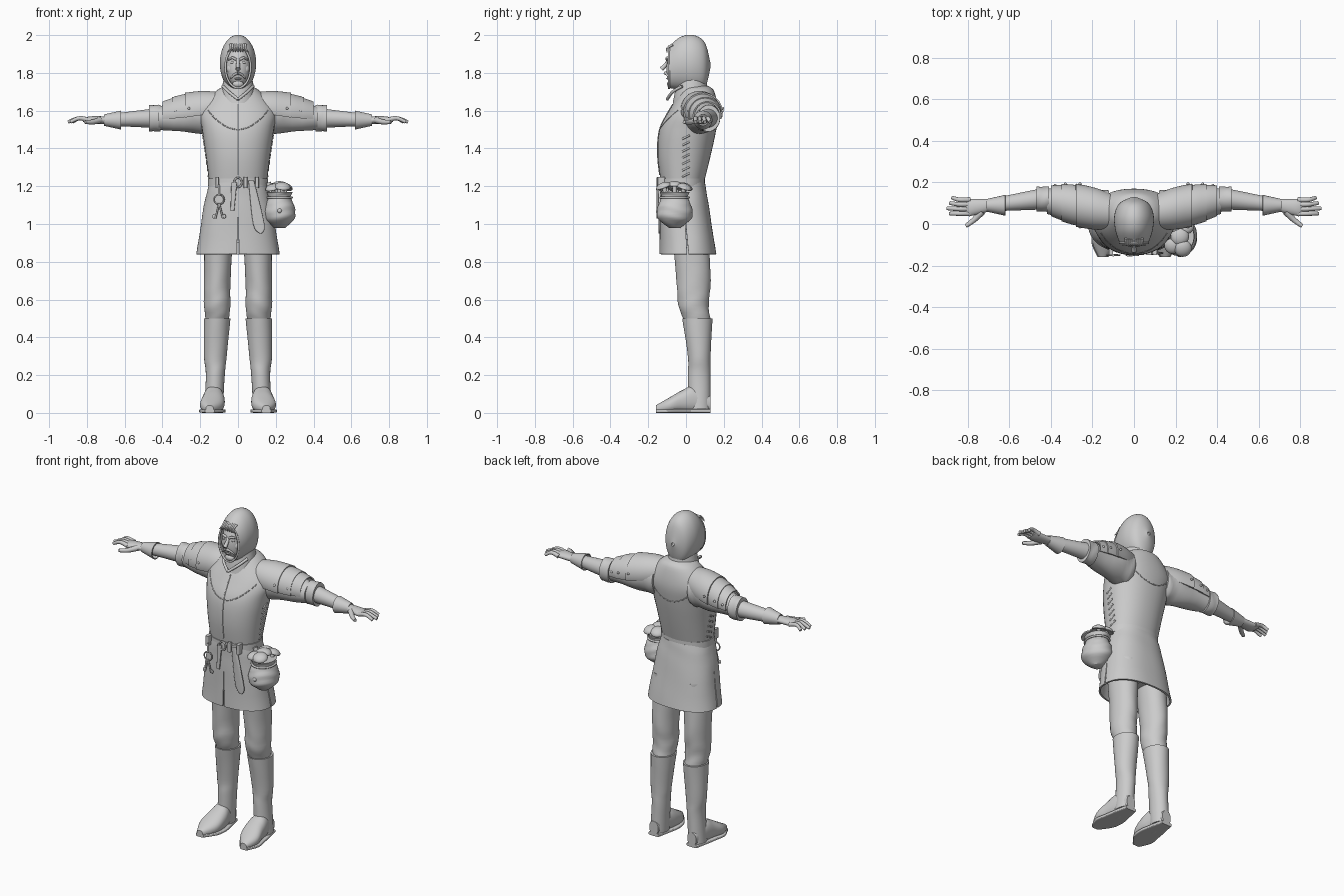
import bpy, bmesh, math
from mathutils import Vector, Matrix
from mathutils.bvhtree import BVHTree

default = bpy.data.objects.get("Cube")
if default:
    bpy.data.objects.remove(default, do_unlink=True)

colour = (.6, .6, .6, 1)
grey = bpy.data.materials.new("plain grey")
grey.use_nodes = True
grey.diffuse_color = colour
grey.node_tree.nodes["Principled BSDF"].inputs["Base Color"].default_value = colour
parts = []


def finish(name, mesh):
    mesh.materials.clear()
    mesh.materials.append(grey)
    part = bpy.data.objects.new(name, mesh)
    bpy.context.collection.objects.link(part)
    parts.append(part)
    return part


def from_bmesh(name, bm):
    bmesh.ops.recalc_face_normals(bm, faces=bm.faces)
    mesh = bpy.data.meshes.new(name)
    bm.to_mesh(mesh)
    bm.free()
    return finish(name, mesh)


def spline(rows, steps=5):
    """Interpolate rows of numbers smoothly."""
    rows = [Vector(row) for row in rows]
    rows = [rows[0], *rows, rows[-1]]
    path = []
    for before, start, stop, after in zip(rows, rows[1:], rows[2:], rows[3:]):
        for step in range(steps):
            t = step / steps
            leave, arrive = (stop - before) / 2, (after - start) / 2
            ease = t * t * (3 - 2 * t)
            path.append(start.lerp(stop, ease) + leave * t * (1 - t) ** 2 - arrive * t * t * (1 - t))
    return path + [rows[-1]]


def loft(name, rings, axis="z", arc=None, power=2, thick=0, fold=0, sides=40):
    """Skin rings (position, centre u, centre v, radius u, radius v); an arc is (from, to, taper)."""
    bm = bmesh.new()
    rows = []
    path = spline([(*ring, ring[-1])[:5] for ring in rings])
    for k, (along, centre_u, centre_v, radius_u, radius_v) in enumerate(path):
        first, last = 0, math.tau
        if arc:
            slit = arc[2] * k / len(path)
            first, last = math.radians(arc[0] + slit), math.radians(arc[1] - slit)
        row = []
        for i in range(sides + bool(arc)):
            angle = first + (last - first) * i / sides
            c, s = math.cos(angle), math.sin(angle)
            wrinkle = 1 + fold * math.sin(k * 1.5 + 2 * math.sin(angle * 2))
            u = centre_u + wrinkle * radius_u * math.copysign(abs(c) ** (2 / power), c)
            v = centre_v + wrinkle * radius_v * math.copysign(abs(s) ** (2 / power), s)
            row.append(bm.verts.new({"x": (along, u, v), "y": (u, along, v), "z": (u, v, along)}[axis]))
        rows.append(row)
    for near, far in zip(rows, rows[1:]):
        for i in range(sides):
            j = (i + 1) % len(near)
            bm.faces.new((near[i], near[j], far[j], far[i]))
    if thick:
        bmesh.ops.recalc_face_normals(bm, faces=bm.faces)
        bmesh.ops.solidify(bm, geom=bm.faces[:], thickness=thick)
    else:
        bm.faces.new(rows[0])
        bm.faces.new(rows[-1])
    return from_bmesh(name, bm)


def ball(name, place, size, lean=(0, 0), dome=False):
    bm = bmesh.new()
    bmesh.ops.create_uvsphere(bm, u_segments=20, v_segments=12, radius=1)
    if dome:
        for vert in bm.verts:
            vert.co.z = max(vert.co.z, -.1)
    turn = Matrix.Rotation(lean[1], 4, "Y") @ Matrix.Rotation(lean[0], 4, "X")
    bm.transform(Matrix.Translation(place) @ turn @ Matrix.Diagonal((*size, 1)))
    return from_bmesh(name, bm)


def tube(name, points, radius, end=1, closed=False):
    """Sweep a round tube, tapering to the given share of its radius."""
    curve = bpy.data.curves.new(name, "CURVE")
    curve.dimensions, curve.bevel_depth, curve.use_fill_caps = "3D", radius, True
    line = curve.splines.new("POLY")
    points = points if closed else spline(points)
    line.points.add(len(points) - 1)
    line.use_cyclic_u = closed
    for i, (point, place) in enumerate(zip(line.points, points)):
        point.co = (*place, 1)
        point.radius = 1 + (end - 1) * i / len(points)
    helper = bpy.data.objects.new(name, curve)
    bpy.context.collection.objects.link(helper)
    evaluated = helper.evaluated_get(bpy.context.evaluated_depsgraph_get())
    mesh = bpy.data.meshes.new_from_object(evaluated)
    bpy.data.objects.remove(helper)
    return finish(name, mesh)


def hoop(name, centre, across, up, radius):
    centre, across, up = Vector(centre), Vector(across), Vector(up)
    angles = [math.tau * i / 40 for i in range(40)]
    return tube(name, [centre + across * math.cos(a) + up * math.sin(a) for a in angles], radius, closed=True)


def mirror(part):
    mesh = part.data.copy()
    mesh.transform(Matrix.Diagonal((-1, 1, 1, 1)))
    mesh.flip_normals()
    finish(part.name.replace("left", "right"), mesh)


# Torso, neck and belt
torso = loft("torso", [(1.2, 0, -.02, .15, .11), (1.36, 0, -.01, .17, .14), (1.5, 0, .01, .19, .15),
                       (1.6, 0, .04, .2, .13), (1.7, 0, .06, .12, .09), (1.73, 0, .05, .07)], power=2.2)
loft("neck_cowl", [(1.64, 0, .03, .1), (1.8, 0, .03, .07)])
loft("belt", [(1.2, 0, -.02, .16, .12), (1.24, 0, -.02, .16, .12)], power=2.2)

# Stitched yoke seams, chest ridge and side lacing
chest = BVHTree.FromPolygons([v.co for v in torso.data.vertices], [p.vertices[:] for p in torso.data.polygons])


def on_chest(start, direction):
    return chest.ray_cast(Vector(start), Vector(direction))[0]


for name, side in (("front_yoke_stitch", -1), ("back_yoke_stitch", 1)):
    for i in range(-7, 8):
        spots = [(i + shift) / 40 for shift in (-.4, .4)]
        ends = [on_chest((x, side, 1.5 + 4 * x * x), (0, -side, 0)) for x in spots]
        if all(ends):
            tube(name, ends, .003)
tube("chest_ridge", [on_chest((0, -1, 1.26 + i / 16), (0, 1, 0)) for i in range(7)], .003)
for i in range(7):
    mirror(tube("left_side_lace", [on_chest((1, y, 1.26 + i / 30 + y / 2), (-1, 0, 0)) for y in (-.02, .02)], .005))

# Skirted tunic with front and side slits
skirt = [(1.22, 0, -.02, .15, .12), (1.1, 0, -.01, .18, .13), (.84, 0, .01, .22, .15)]
mirror(loft("left_front_skirt", skirt, arc=(-91, 1, 2), power=2.4, thick=.01, fold=.006))
loft("back_skirt", skirt, arc=(-1, 181, 2), power=2.4, thick=.01, fold=.006)
loft("hips", [(.9, 0, .02, .13, .08), (1.2, 0, -.01, .14, .1)])

# Legs, boots and feet
mirror(loft("left_leg", [(1, .1, .02, .08, .1), (.7, .11, .04, .07, .09), (.57, .11, .04, .07, .08),
                         (.49, .11, .06, .06, .07)], fold=.015))
mirror(loft("left_boot", [(.5, .11, .06, .07, .08), (.3, .12, .07, .06), (.2, .12, .07, .05, .06),
                          (.02, .13, .07, .05, .06)], fold=.005))
foot = [(.13, .13, .05, .03, .04), (.04, .13, .07, .05, .07), (-.02, .13, .06, .06), (-.09, .14, .04, .06, .04),
        (-.16, .15, .02, .02)]
mirror(loft("left_foot", foot, axis="y", power=2.3))
mirror(loft("left_sole", [(y, x, .01, width + .005, .01) for y, x, *_, width, _ in
                          [(*ring, ring[-1])[:5] for ring in foot]], axis="y", power=5))

# Arms, sleeves and cuffs
mirror(loft("left_sleeve", [(.12, .07, 1.58, .09, .1), (.2, .08, 1.58, .09, .1), (.42, .11, 1.56, .06)],
            axis="x", fold=.03))
mirror(loft("left_sleeve_cuff", [(.41, .12, 1.56, .06, .07), (.47, .12, 1.56, .06, .07)], axis="x", fold=.02))
mirror(loft("left_forearm", [(.45, .12, 1.56, .05), (.7, .09, 1.55, .03)], axis="x", fold=.01))
mirror(loft("left_glove_cuff", [(.62, .09, 1.55, .05), (.71, .09, 1.55, .03)], axis="x", thick=.006))

# Overlapping shoulder plates, each flaring over the next, with rivets
for inner, outer in ((.09, .28), (.25, .35), (.32, .4)):
    rings = []
    for x in (inner, (inner + outer) / 2, outer):
        bulge = .11 - .9 * (x - .2) ** 2 - (outer - x) / 10
        rings.append((x, .04 + .18 * x, 1.63 - .14 * x, bulge))
    mirror(loft("left_shoulder_plate", rings, axis="x", arc=(-15, 195, 0), thick=.008))
    x, y, z, bulge = rings[-1]
    for side in (-1, 1):
        mirror(ball("left_plate_rivet", (x - .02, y + side * bulge, z + bulge / 5), (.007,) * 3))

# Gloved hands
mirror(loft("left_palm", [(.7, .09, 1.55, .03, .02), (.78, .08, 1.55, .04, .02), (.82, .08, 1.55, .04, .01)],
            axis="x"))
for i in range(4):
    y, reach = .05 + i / 45, .9 - abs(i - 1) / 80
    mirror(tube("left_finger", [(.79, y, 1.55), (.84, y, 1.56), (reach, y + i / 300, 1.54)], .013, end=.65))
mirror(tube("left_thumb", [(.73, .06, 1.55), (.77, .02, 1.54), (.81, -.01, 1.54)], .017, end=.5))

# Head with facial features
loft("head", [(1.72, 0, -.04, .02, .03), (1.78, 0, -.03, .06, .07), (1.86, 0, -.01, .07, .09),
              (1.95, 0, 0, .05, .06)], power=2.2)
tube("nose", [(0, -.09, 1.87), (0, -.11, 1.84), (0, -.13, 1.82)], .008, end=1.6)
ball("chin", (0, -.08, 1.74), (.03, .02, .02))
ball("lower_lip", (0, -.09, 1.77), (.02, .015, .006))
mirror(tube("left_moustache", [(0, -.11, 1.8), (.02, -.1, 1.79), (.04, -.09, 1.77)], .009, end=.3))
mirror(tube("left_brow", [(.01, -.1, 1.87), (.03, -.1, 1.88), (.05, -.08, 1.87)], .008, end=.6))
mirror(ball("left_eye", (.03, -.09, 1.855), (.013, .009, .007)))
mirror(ball("left_cheek", (.04, -.07, 1.82), (.02, .02, .025)))
for i in range(-4, 5):
    x = i / 100
    tube("hair_lock", [(x, -.07, 1.95), (x, -.1, 1.93), (x * 1.4, -.1, 1.91)], .007, end=.3)

# Hood with rolled rim and pointed collar
loft("hood", [(-.09, 0, 1.83, .07, .11), (-.03, 0, 1.85, .09, .14), (.04, 0, 1.85, .095, .15),
              (.1, 0, 1.84, .07, .12), (.13, 0, 1.84, .01)], axis="y", thick=.008)
hoop("hood_rim", (0, -.09, 1.83), (.067, 0, 0), (0, 0, .11), .006)
mirror(tube("left_collar_edge", [(.08, -.02, 1.73), (.05, -.07, 1.7), (0, -.1, 1.66)], .008))

# Buckle, belt tail, belt loops and hanging flap
hoop("buckle", (0, -.15, 1.22), (.02, 0, 0), (0, 0, .025), .005)
loft("belt_tail", [(1.22, -.02, -.15, .015, .006), (1.07, -.03, -.15, .01, .005)], power=4)
loft("hanging_flap", [(1.23, .07, -.14, .015, .01), (1, .11, -.14, .03, .006), (.95, .12, -.14, .005)], power=3)
for x in (-.11, .04, .1):
    loft("belt_loop", [(1.19, x, -.13, .01, .02), (1.25, x, -.13, .01, .02)], power=4)

# Key ring
ring_x, ring_y = -.1, -.15
tube("key_strap", [(ring_x, ring_y, 1.21), (ring_x, ring_y, 1.15)], .006)
hoop("key_ring", (ring_x, ring_y, 1.13), (.026, 0, 0), (0, 0, .026), .004)
for swing in (-.02, .02):
    tube("key_shaft", [(ring_x, ring_y, 1.11), (ring_x + swing, ring_y, 1.03)], .005)
    ball("key_bit", (ring_x + swing * 1.3, ring_y, 1.04), (.01, .004, .012))

# Pouch filled with mushrooms
px, py = .22, -.06
loft("pouch", [(.98, px, py, .03), (1.03, px, py, .08, .09), (1.09, px, py, .08, .09), (1.14, px, py, .06, .07),
               (1.17, px, py, .07, .08)], fold=.02)
hoop("pouch_cord", (px, py, 1.14), (.065, 0, 0), (0, .075, 0), .006)
ball("pouch_button", (px, py - .09, 1.07), (.012, .01, .012))
tube("pouch_strap", [(.16, py, 1.22), (.18, py, 1.16)], .014)
offsets = [(0, 0)] + [(math.cos(a) * .055, math.sin(a) * .06) for a in range(1, 6)]
for dx, dy in offsets:
    top, size = 1.2 - abs(dx) / 3, .045 - abs(dx) / 6
    ball("mushroom_cap", (px + dx, py + dy, top), (size, size, size * .6), (dy * -6, dx * 6), dome=True)
    tube("mushroom_stem", [(px + dx, py + dy, top), (px + dx / 2, py + dy / 2, 1.1)], .012)

# Smooth shading with crisp edges
bpy.ops.object.select_all(action="DESELECT")
for part in parts:
    part.select_set(True)
bpy.context.view_layer.objects.active = parts[0]
bpy.ops.object.shade_smooth_by_angle(angle=math.radians(40))
